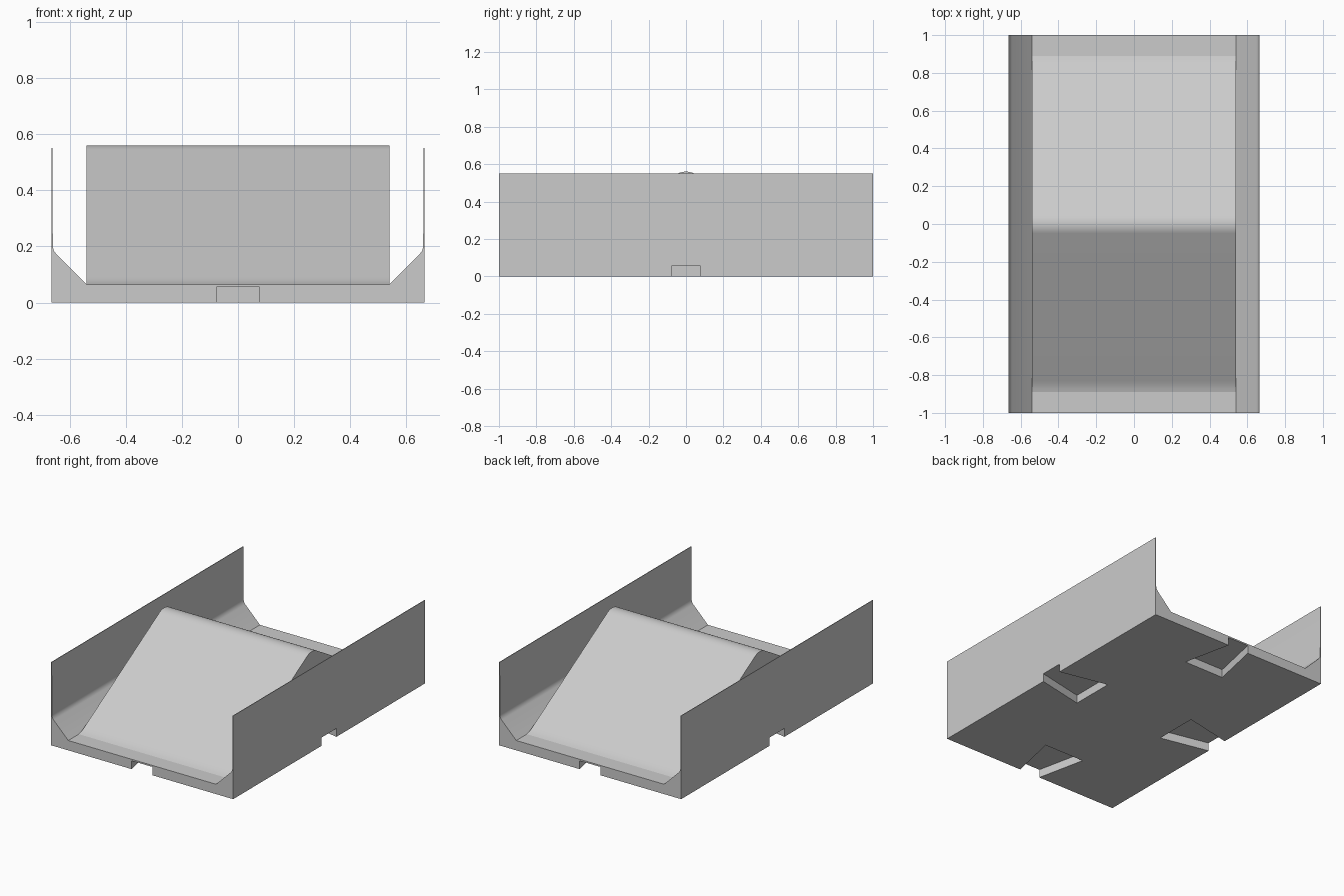
import bpy, bmesh, math
from mathutils import Matrix, Vector

default = bpy.data.objects.get("Cube")
if default:
    bpy.data.objects.remove(default, do_unlink=True)

HALF_X, HALF_Y, FLOOR = 0.665, 1.0, 0.065
RAMP_X, WALL_TOP = 0.54, 0.55

grey = bpy.data.materials.new("light grey")
grey.use_nodes = True
grey.diffuse_color = (0.6, 0.6, 0.6, 1)
grey.node_tree.nodes["Principled BSDF"].inputs["Base Color"].default_value = grey.diffuse_color


def add_prism(bm, points, shift):
    """Extrude a closed outline along the vector shift."""
    face = bm.faces.new([bm.verts.new(p) for p in points])
    made = bmesh.ops.extrude_face_region(bm, geom=[face])["geom"]
    verts = [g for g in made if isinstance(g, bmesh.types.BMVert)]
    bmesh.ops.translate(bm, vec=shift, verts=verts)


def finish(bm, name):
    bmesh.ops.recalc_face_normals(bm, faces=bm.faces[:])
    mesh = bpy.data.meshes.new(name)
    bm.to_mesh(mesh)
    bm.free()
    mesh.materials.append(grey)
    obj = bpy.data.objects.new(name, mesh)
    bpy.context.collection.objects.link(obj)
    return obj


def activate(obj):
    bpy.ops.object.select_all(action='DESELECT')
    obj.select_set(True)
    bpy.context.view_layer.objects.active = obj


# Channel: floor, sloped curbs and thin side walls
right = [(RAMP_X, FLOOR), (0.647, 0.172), (0.656, 0.184), (0.66, 0.2),
         (0.661, WALL_TOP), (HALF_X, WALL_TOP), (HALF_X, 0)]
outline = right + [(-x, z) for x, z in reversed(right)]
bm = bmesh.new()
add_prism(bm, [(x, -HALF_Y, z) for x, z in outline], (0, 2 * HALF_Y, 0))
channel = finish(bm, "channel")

# Dovetail sockets under the middle of each edge
bm = bmesh.new()
depth, mouth, inner, over = 0.33, 0.077, 0.148, 0.05
flare = (inner - mouth) / depth * over
socket = [(over, mouth - flare), (-depth, inner), (-depth, -inner), (over, flare - mouth)]
for i in range(4):
    turn = Matrix.Rotation(i * math.pi / 2, 3, 'Z')
    reach = HALF_Y if i % 2 else HALF_X
    add_prism(bm, [turn @ Vector((reach + a, b, -0.05)) for a, b in socket], (0, 0, 0.105))
cutter = finish(bm, "socket_cutter")
cutter.hide_render = True
cut = channel.modifiers.new("sockets", 'BOOLEAN')
cut.operation, cut.solver, cut.object = 'DIFFERENCE', 'EXACT', cutter
activate(channel)
bpy.ops.object.modifier_apply(modifier=cut.name)
bpy.data.objects.remove(cutter, do_unlink=True)
bpy.ops.object.shade_smooth_by_angle(angle=math.radians(25))

# Double ramp: rounded crest and softly blended feet
slope, radius, peak = math.radians(30.4), 0.1, 0.56
half = [(radius * math.sin(slope * i / 5), peak - radius * (1 - math.cos(slope * i / 5)))
        for i in range(6)]
half += [(0.83, 0.09), (0.85, 0.079), (0.87, 0.071), (0.89, FLOOR)]
side = half + [(0.89, 0.06)]
outline = [(-y, z) for y, z in reversed(side)] + side[1:]
bm = bmesh.new()
add_prism(bm, [(-RAMP_X, y, z) for y, z in outline], (2 * RAMP_X, 0, 0))
ramp = finish(bm, "ramp")
activate(ramp)
bpy.ops.object.shade_smooth_by_angle(angle=math.radians(25))
